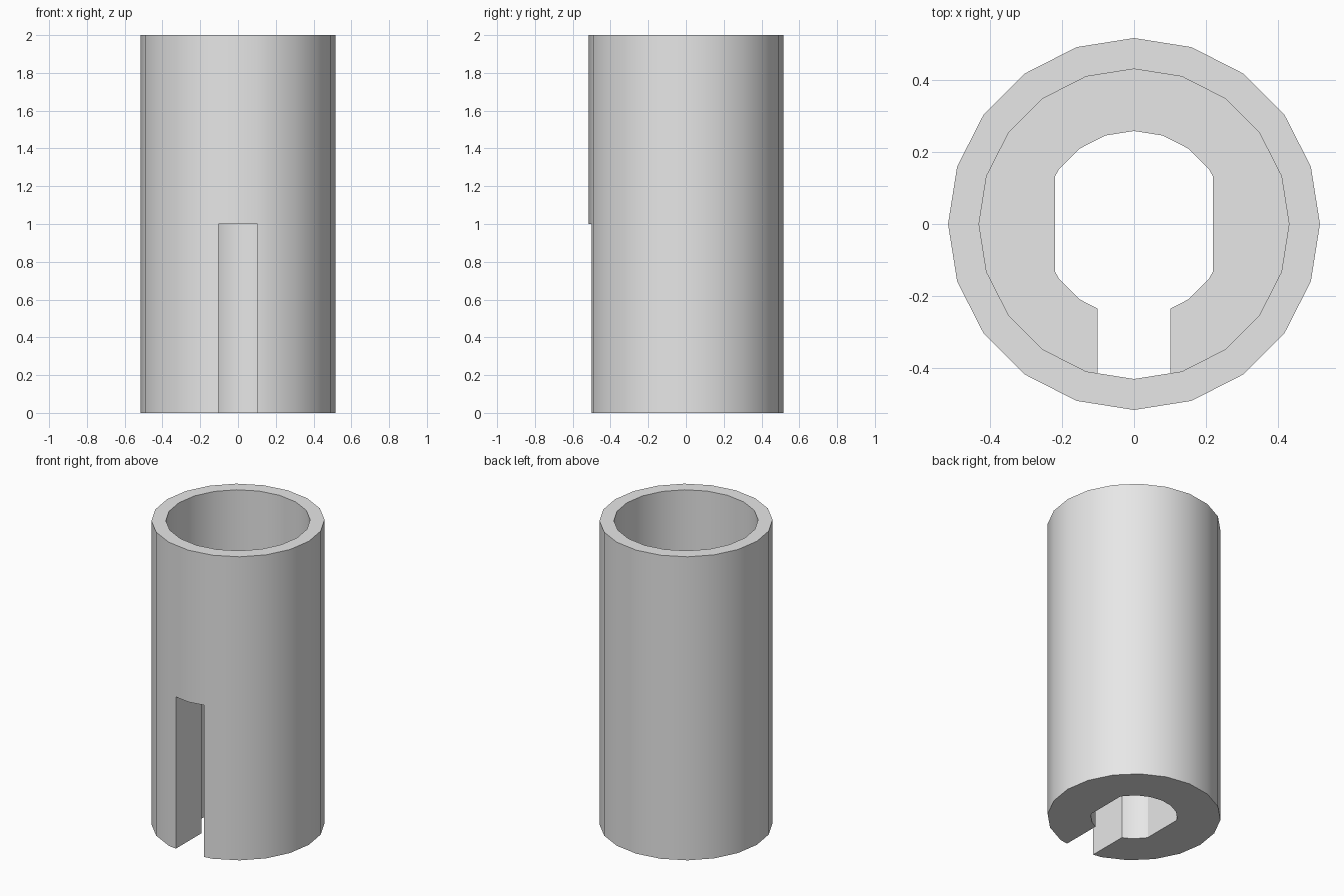
import bpy, bmesh, math

cube = bpy.data.objects.get("Cube")
if cube:
    bpy.data.objects.remove(cube, do_unlink=True)

SIDES = 20
OUTER, COUNTERBORE, BORE = 0.517, 0.431, 0.2586
FLAT = 0.22       # half distance between the two flats of the bore
SLOT = 0.102      # half width of the front slot
MID, TOP = 1.0, 2.0


def corner(r, k):
    a = math.tau * k / SIDES
    return (r * math.sin(a), -r * math.cos(a))


def edge_y(r, x):
    """Height of the polygon's rear edge at a given x."""
    for k in range(SIDES // 4):
        (x0, y0), (x1, y1) = corner(r, k), corner(r, k + 1)
        if x0 <= x <= x1:
            return -(y0 + (y1 - y0) * (x - x0) / (x1 - x0))


def arc(r, flat=None):
    """Open outline from the right slot edge round the back to the left one."""
    half = [(SLOT, -edge_y(r, SLOT))]
    for k in range(1, SIDES // 2):
        x, y = corner(r, k)
        if (y > 0 or x > SLOT) and (flat is None or x < flat):
            half.append((x, y))
    if flat:
        half += [(flat, -edge_y(r, flat)), (flat, edge_y(r, flat))]
    half.sort(key=lambda p: p[1])
    return half + [(0, r)] + [(-x, y) for x, y in reversed(half)]


bm = bmesh.new()


def face(points):
    bm.faces.new([bm.verts.new(p) for p in points])


def at(points, z):
    return [(x, y, z) for x, y in points]


def wall(points, z0, z1, closed=False):
    ends = points[1:] + points[:1] if closed else points[1:]
    for a, b in zip(points, ends):
        face(at([a, b], z0) + at([b, a], z1))


outer, counter, bore = arc(OUTER), arc(COUNTERBORE), arc(BORE, FLAT)
outer_loop = outer + [(0, -OUTER)]
counter_loop = counter + [(0, -COUNTERBORE)]

# Lower half: slotted body with a flat-sided bore
face(at(outer + bore[::-1], 0))
wall(outer, 0, MID)
wall(bore, 0, MID)
for i in (0, -1):
    face(at([outer[i], bore[i]], 0) + at([bore[i], counter[i], outer[i]], MID))

# Step inside the tube and the ceiling of the slot
face(at(counter + bore[::-1], MID))
face(at([outer[-1], outer_loop[-1], outer[0],
         counter[0], counter_loop[-1], counter[-1]], MID))

# Upper half: thin-walled tube with its rim
wall(outer_loop, MID, TOP, True)
wall(counter_loop, MID, TOP, True)
for i in range(len(outer_loop)):
    face(at([outer_loop[i - 1], outer_loop[i],
             counter_loop[i], counter_loop[i - 1]], TOP))

bmesh.ops.remove_doubles(bm, verts=bm.verts[:], dist=0.0001)
bmesh.ops.recalc_face_normals(bm, faces=bm.faces[:])
mesh = bpy.data.meshes.new("slotted_sleeve")
bm.to_mesh(mesh)
bm.free()

sleeve = bpy.data.objects.new("slotted_sleeve", mesh)
bpy.context.collection.objects.link(sleeve)

# Plain grey material
grey = bpy.data.materials.new("light_grey")
grey.use_nodes = True
colour = (0.8, 0.8, 0.8, 1)
grey.diffuse_color = colour
grey.node_tree.nodes["Principled BSDF"].inputs["Base Color"].default_value = colour
mesh.materials.append(grey)

# Smooth round walls with crisp rims and slot edges
bpy.ops.object.select_all(action='DESELECT')
sleeve.select_set(True)
bpy.context.view_layer.objects.active = sleeve
bpy.ops.object.shade_smooth_by_angle(angle=math.radians(25))
